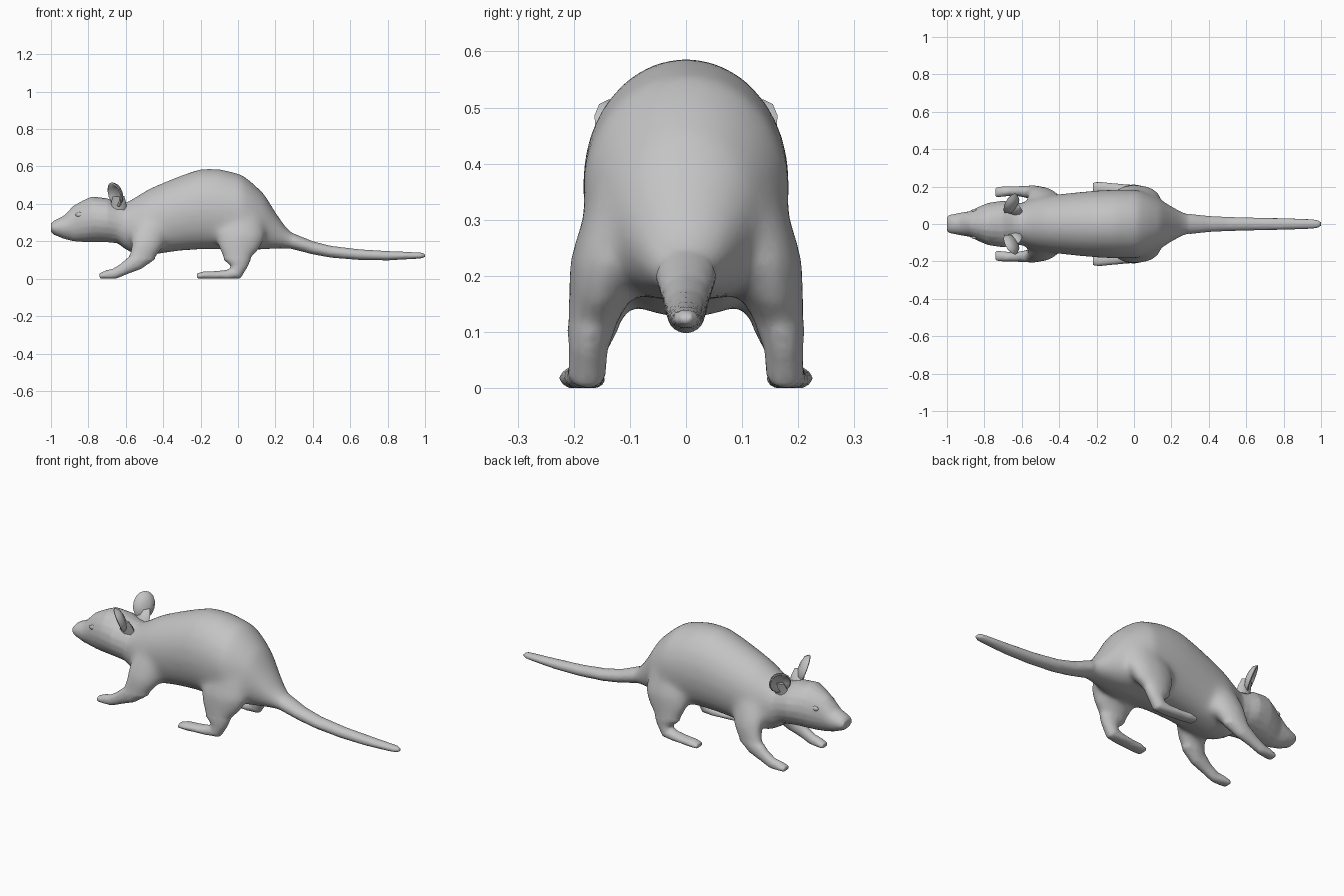
import bpy, bmesh, math
from mathutils import Vector

if "Cube" in bpy.data.objects:
    bpy.data.objects.remove(bpy.data.objects["Cube"])

fur = bpy.data.materials.new("grey fur")
fur.diffuse_color = (0.55, 0.55, 0.55, 1)
fur.use_nodes = True
fur.node_tree.nodes["Principled BSDF"].inputs["Base Color"].default_value = fur.diffuse_color


def shade(ob, angle=70):
    bpy.ops.object.select_all(action='DESELECT')
    ob.select_set(True)
    bpy.context.view_layer.objects.active = ob
    bpy.ops.object.shade_smooth_by_angle(angle=math.radians(angle))


def finish(name, bm):
    """Turn a bmesh into a smooth-shaded object."""
    bmesh.ops.recalc_face_normals(bm, faces=bm.faces)
    me = bpy.data.meshes.new(name)
    bm.to_mesh(me)
    bm.free()
    me.materials.append(fur)
    ob = bpy.data.objects.new(name, me)
    bpy.context.collection.objects.link(ob)
    shade(ob)
    return ob


def skin(bm, rings):
    """Bridge a list of vertex rings and cap both ends."""
    n = len(rings[0])
    for a, b in zip(rings, rings[1:]):
        for i in range(n):
            j = (i + 1) % n
            bm.faces.new((a[i], a[j], b[j], b[i]))
    bm.faces.new(rings[0])
    bm.faces.new(rings[-1])


def trunk(bm, sections, sides, belly=.75):
    """Loft of upright sections (x, bottom z, top z, half width), round above, boxier below."""
    rings = []
    for x, lo, hi, w in sections:
        ring = []
        for i in range(sides):
            t = 2 * math.pi * i / sides
            s, c = math.sin(t), math.cos(t)
            if c < 0 and -.66 < x < .24:
                s = math.copysign(abs(s) ** belly, s)
            ring.append(bm.verts.new((x, w * s, (lo + hi) / 2 + (hi - lo) / 2 * c)))
        rings.append(ring)
    skin(bm, rings)


def limb(bm, path, side, sides=12):
    """Loft along a bent path: x, y, z, half thickness, half width."""
    rings = []
    pts = [Vector((p[0], p[1] * side, p[2])) for p in path]
    for k, p in enumerate(path):
        d = pts[min(k + 1, len(pts) - 1)] - pts[max(k - 1, 0)]
        nrm = Vector((-d.z, 0, d.x)).normalized()
        ring = []
        for i in range(sides):
            t = 2 * math.pi * i / sides
            v = pts[k] + nrm * p[3] * math.cos(t) + Vector((0, p[4] * math.sin(t), 0))
            v.z = max(v.z, 0)
            ring.append(bm.verts.new(v))
        rings.append(ring)
    skin(bm, rings)


front_path = [(-.44, .07, .37, .06, .05), (-.46, .105, .28, .09, .065),
              (-.485, .132, .2, .095, .066), (-.51, .156, .138, .074, .05),
              (-.55, .17, .087, .048, .036), (-.61, .175, .052, .033, .028),
              (-.66, .176, .026, .029, .026), (-.70, .173, .02, .026, .028),
              (-.74, .17, .013, .015, .028)]
hind_path = [(.0, .07, .42, .07, .05), (.02, .11, .32, .115, .07),
             (.015, .138, .235, .135, .07), (0, .153, .165, .115, .058),
             (-.004, .168, .11, .077, .044), (.004, .174, .07, .05, .035),
             (-.01, .176, .03, .038, .034), (-.06, .18, .02, .027, .034),
             (-.13, .187, .018, .022, .034), (-.18, .192, .018, .022, .034),
             (-.22, .195, .014, .014, .03)]

# head, body, tail and legs as one blended skin
bm = bmesh.new()
trunk(bm, [
    (-1.0, .25, .295, .04), (-.985, .235, .31, .049), (-.93, .213, .337, .06),
    (-.88, .20, .39, .068), (-.83, .197, .418, .092), (-.78, .197, .44, .113),
    (-.70, .195, .43, .125), (-.645, .19, .41, .113), (-.605, .16, .405, .112),
    (-.56, .13, .43, .13), (-.48, .122, .48, .15), (-.40, .136, .515, .16),
    (-.30, .15, .555, .171), (-.20, .156, .589, .18), (-.10, .156, .589, .185),
    (.02, .153, .559, .185), (.08, .153, .512, .162), (.14, .155, .455, .132),
    (.20, .16, .357, .097), (.25, .16, .285, .072), (.29, .158, .245, .055),
    (.40, .13, .20, .043), (.50, .112, .175, .038), (.65, .1, .157, .034),
    (.80, .098, .148, .031), (.95, .106, .141, .026), (.98, .108, .14, .022),
    (1.0, .115, .133, .012)], 20)
for side in (1, -1):
    limb(bm, front_path, side)
    limb(bm, hind_path, side)
body = finish("body", bm)
remesh = body.modifiers.new("blend", 'REMESH')
remesh.mode = 'VOXEL'
remesh.voxel_size = .009


def bake(ob):
    """Replace the mesh by its modified result."""
    bpy.context.view_layer.update()
    me = bpy.data.meshes.new_from_object(ob.evaluated_get(bpy.context.evaluated_depsgraph_get()))
    ob.modifiers.clear()
    ob.data = me


bake(body)
# soften the shoulder, hip and tail joints only
bm = bmesh.new()
bm.from_mesh(body.data)
joints = [v for v in bm.verts if v.co.z > .105 and -.6 < v.co.x < .3]
for _ in range(35):
    bmesh.ops.smooth_vert(bm, verts=joints, factor=.5,
                          use_axis_x=True, use_axis_y=True, use_axis_z=True)
bm.to_mesh(body.data)
bm.free()
body.modifiers.new("simplify", 'DECIMATE').ratio = .3
bake(body)
body.data.materials.clear()
body.data.materials.append(fur)
shade(body)


def ear(name, side):
    """Cupped oval leaf: rear shell, rim, hollow front, and a root into the skull."""
    c = Vector((-.653, .106, .452))
    u = Vector((.65, .65, -.33)).normalized()
    n = Vector((.64, -.64, .42))
    n = (n - u * n.dot(u)).normalized()
    v = n.cross(u)
    bm, rings, sides = bmesh.new(), [], 14
    # scale, depth along the outward face
    for s, depth in [(.35, -.022), (.8, -.012), (1, .008), (.9, .012), (.6, -.004), (.3, -.01)]:
        ring = []
        for i in range(sides):
            t = 2 * math.pi * i / sides
            p = c + u * s * .058 * math.cos(t) + v * s * .073 * math.sin(t) - n * depth
            ring.append(bm.verts.new((p.x, p.y * side, p.z)))
        rings.append(ring)
    skin(bm, rings)
    limb(bm, [(-.64, .06, .37, .045, .03), (-.638, .075, .405, .04, .022),
              (-.64, .092, .44, .032, .014)], side, 8)
    return finish(name, bm)


for side, label in ((1, "left"), (-1, "right")):
    ear("ear_" + label, side)
    # shallow eye bump
    bm = bmesh.new()
    bmesh.ops.create_uvsphere(bm, u_segments=12, v_segments=8, radius=.02)
    bmesh.ops.scale(bm, verts=bm.verts, vec=(1.2, .5, .7))
    bmesh.ops.translate(bm, verts=bm.verts, vec=(-.845, side * .071, .342))
    finish("eye_" + label, bm)
